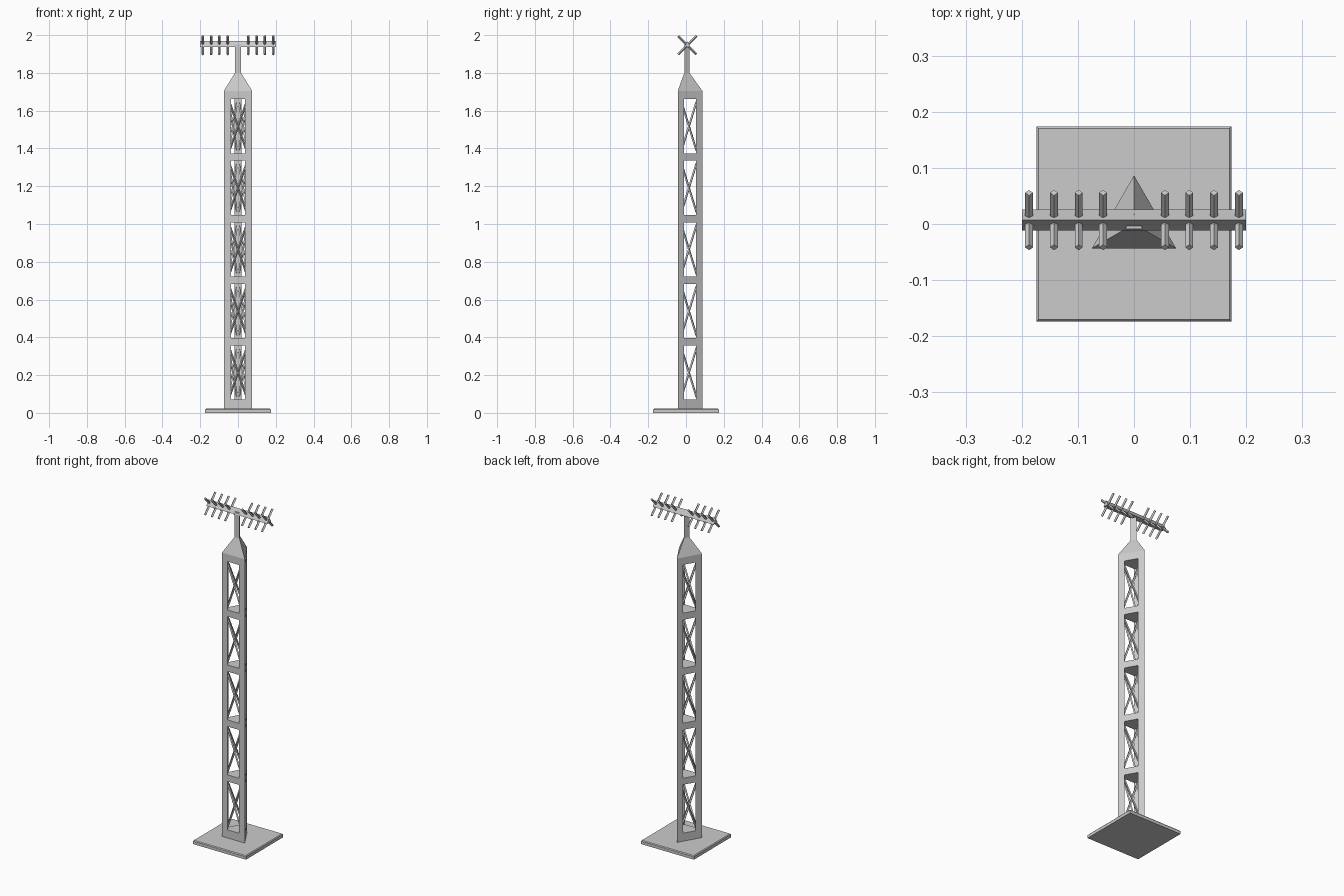
import bpy, bmesh, math
from mathutils import Vector

if "Cube" in bpy.data.objects:
    bpy.data.objects.remove(bpy.data.objects["Cube"])

R = 0.0866           # tower circumradius, one corner pointing back
POST = 0.25          # share of a side taken by each corner post
Z0, PITCH, WIN = 0.07, 0.326, 0.287   # first window, spacing, window height


def loft(bm, rings):
    """Closed solid through a list of equal-length rings."""
    vs = [[bm.verts.new(p) for p in ring] for ring in rings]
    n = len(vs[0])
    for a, b in zip(vs, vs[1:]):
        for i in range(n):
            j = (i + 1) % n
            bm.faces.new((a[i], a[j], b[j], b[i]))
    bm.faces.new(vs[0][::-1])
    bm.faces.new(vs[-1])


def strut(bm, a, b, r, side):
    """Square bar from a to b with one diagonal along side."""
    a, b, side = Vector(a), Vector(b), Vector(side)
    up = (b - a).normalized().cross(side)
    offs = [side * r, up * r, -side * r, -up * r]
    loft(bm, [[p + o for o in offs] for p in (a, b)])


def finish(name, bm):
    bmesh.ops.recalc_face_normals(bm, faces=bm.faces)
    me = bpy.data.meshes.new(name)
    bm.to_mesh(me)
    bm.free()
    bpy.context.collection.objects.link(bpy.data.objects.new(name, me))


def tri(r, z):
    return [Vector((r * math.cos(t), r * math.sin(t), z))
            for t in (math.radians(90 + 120 * i) for i in range(3))]


# base plate with slightly tapered edge
bm = bmesh.new()
loft(bm, [[(sx * h, sy * h, z) for sx, sy in ((-1, -1), (1, -1), (1, 1), (-1, 1))]
          for h, z in ((0.174, 0), (0.174, 0.017), (0.17, 0.022))])
finish("base_plate", bm)

# solid triangular bands between the windows
bm = bmesh.new()
for i in range(1, 5):
    top = Z0 + PITCH * i
    loft(bm, [tri(R, top - PITCH + WIN), tri(R, top)])
loft(bm, [tri(R, 0.015), tri(R, Z0)])
finish("tower_bands", bm)

# top band, tapering cap and mast
bm = bmesh.new()
loft(bm, [tri(R, Z0 + 4 * PITCH + WIN), tri(R, 1.705), tri(0.0185, 1.80), tri(0.0185, 1.95)])
finish("cap_and_mast", bm)

# triangular corner posts, one piece per bay
bm = bmesh.new()
for i in range(5):
    z = Z0 + PITCH * i
    lo, hi = tri(R, z), tri(R, z + WIN)
    for k in range(3):
        loft(bm, [[c[k], c[k].lerp(c[k - 2], POST), c[k].lerp(c[k - 1], POST)]
                  for c in (lo, hi)])
finish("corner_posts", bm)

# crossed braces on all three sides, set a little inside the faces
bm = bmesh.new()
for i in range(5):
    zc = Z0 + PITCH * i + WIN / 2
    for k in range(3):
        t = math.radians(-90 + 120 * k)
        n = Vector((math.cos(t), math.sin(t), 0))
        u = Vector((-n.y, n.x, 0))
        mid = n * (R / 2 - 0.012) + Vector((0, 0, zc))
        for s in (-1, 1):
            d = u * (0.046 * s) + Vector((0, 0, 0.13))
            strut(bm, mid - d, mid + d, 0.006, n)
finish("cross_braces", bm)

# triangular crossbar
CY, CZ = 0.007, 1.9465
bm = bmesh.new()
loft(bm, [[(x, CY + p.x, CZ + p.y) for p in tri(0.0213, 0)] for x in (-0.2, 0.2)])
finish("crossbar", bm)

# crossed antenna rods
bm = bmesh.new()
h = 0.0487
for x in (0.055, 0.0985, 0.1425, 0.187):
    for sx in (-1, 1):
        for s in (-1, 1):
            c, d = Vector((x * sx, CY, CZ)), Vector((0, s * h, h))
            strut(bm, c - d, c + d, 0.007, (1, 0, 0))
finish("antenna_rods", bm)
